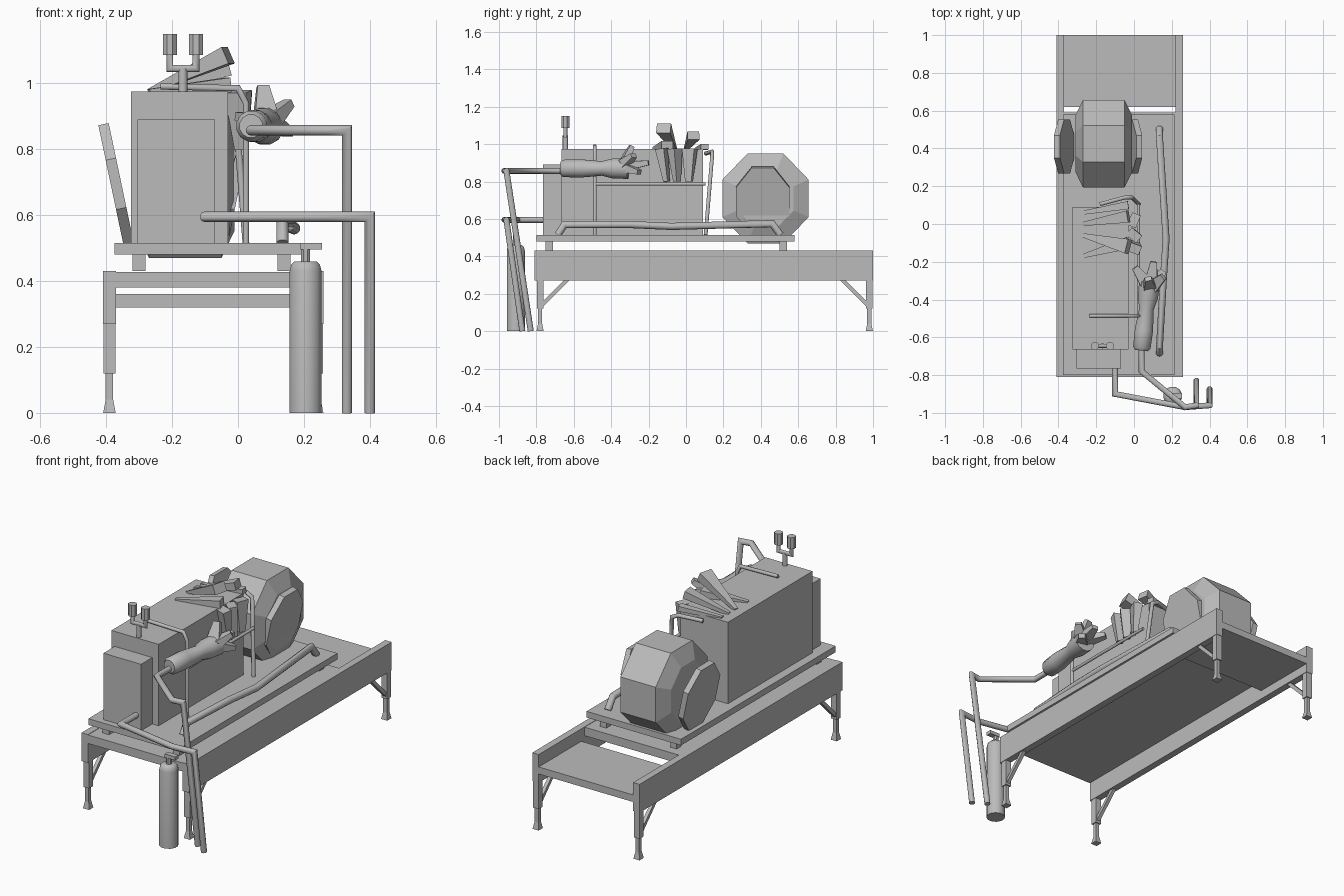
import bpy, bmesh, math
from mathutils import Vector

if "Cube" in bpy.data.objects:
    bpy.data.objects.remove(bpy.data.objects["Cube"], do_unlink=True)

shade = (.5, .5, .5, 1)
grey = bpy.data.materials.new("plain grey")
grey.use_nodes = True
grey.diffuse_color = shade
grey.node_tree.nodes["Principled BSDF"].inputs["Base Color"].default_value = shade


def loft(name, rings, smooth=False):
    """Skin a stack of equal-count rings and cap both ends."""
    bm = bmesh.new()
    rows = [[bm.verts.new(point) for point in row] for row in rings]
    count = len(rows[0])
    for lower, upper in zip(rows, rows[1:]):
        for i in range(count):
            j = (i + 1) % count
            bm.faces.new((lower[i], lower[j], upper[j], upper[i]))
    bm.faces.new(reversed(rows[0]))
    bm.faces.new(rows[-1])
    bmesh.ops.recalc_face_normals(bm, faces=bm.faces)
    mesh = bpy.data.meshes.new(name)
    bm.to_mesh(mesh)
    bm.free()
    mesh.materials.append(grey)
    part = bpy.data.objects.new(name, mesh)
    bpy.context.collection.objects.link(part)
    if smooth:
        bpy.ops.object.select_all(action='DESELECT')
        part.select_set(True)
        bpy.context.view_layer.objects.active = part
        bpy.ops.object.shade_smooth_by_angle(angle=math.radians(46))


def box(name, left, right, front, back, bottom, top):
    loft(name, [[(left, front, z), (right, front, z), (right, back, z), (left, back, z)]
                for z in (bottom, top)])


def ring(centre, facing, across, upright, sides):
    """Ellipse round a centre, perpendicular to the facing direction."""
    facing = Vector(facing).normalized()
    side = facing.cross(Vector((0, 0, 1)))
    side = side.normalized() if side.length > .01 else Vector((1, 0, 0))
    up = side.cross(facing)
    angles = [math.tau * (i + .5) / sides for i in range(sides)]
    return [Vector(centre) + side * across * math.cos(a) + up * upright * math.sin(a)
            for a in angles]


def tube(name, path, radius, sides=10):
    """Pipe with mitred corners."""
    points = [Vector(point) for point in path]
    ways = [(b - a).normalized() for a, b in zip(points, points[1:])]
    rows = [ring(points[0], ways[0], radius, radius, sides)]
    for corner, way, following in zip(points[1:], ways, ways[1:] + ways[-1:]):
        mitre = way + following
        rows.append([p + way * ((corner - p).dot(mitre) / way.dot(mitre)) for p in rows[-1]])
    loft(name, rows, sides > 4)


def turned(name, x, y, profile, sides, smooth=False):
    """Upright part from (height, radius) pairs."""
    up = Vector((0, 0, 1))
    loft(name, [ring((x, y, z), up, r, r, sides) for z, r in profile], smooth)


def spike(name, base, tip, base_size, tip_size):
    """Four-sided tapered prism, a little flatter than wide."""
    facing = Vector(tip) - Vector(base)
    loft(name, [ring(base, facing, base_size, base_size * .7, 4),
                ring(tip, facing, tip_size, tip_size * .7, 4)])


# Bench: rails, legs and braces
rail_bottom, rail_top = .27, .43
leg_profile = ((0, .027), (.04, .016), (.12, .016), (.12, .025), (rail_bottom, .025))
for side, x in (("right", -.39), ("left", .24)):
    box(side + "_rail", x - .02, x + .02, -.81, 1, rail_bottom, rail_top)
    for end, y, inward in (("front", -.78, 1), ("back", .98, -1)):
        turned(f"{end}_{side}_leg", x, y, leg_profile, 4)
        tube(f"{end}_{side}_brace",
             [(x, y, .13), (x, y + inward * .15, rail_bottom + .01)], .014, 4)
box("front_deck", -.37, .22, -.81, .59, .38, rail_top - .002)
box("back_deck", -.37, .22, .62, 1, .32, .36)

# Pallet on four blocks
floor = .515
box("pallet", -.375, .215, -.8, .58, .48, floor)
for x in (-.3, .14):
    for y in (-.73, .52):
        box("pallet_block", x - .02, x + .02, y - .02, y + .02, rail_top, .48)

# Machine housing
roof = .975
middle = -.18
box("housing", middle - .145, middle + .15, -.665, .09, floor, roof)
box("front_housing", middle - .125, middle + .11, -.765, -.665, floor, .89)

# Twin stack
stack_x, stack_y, fork = -.167, -.645, 1.045
tube("stack_post", [(stack_x, stack_y, z) for z in (roof, fork)], .014)
prongs = (stack_x - .04, stack_x + .04)
tube("stack_fork", [(x, stack_y, z) for x, z in zip(
    (prongs[0], prongs[0], prongs[1], prongs[1]), (1.1, fork, fork, 1.1))], .011)
for x in prongs:
    turned("stack_cup", x, stack_y, ((1.085, .023), (1.15, .023)), 8)

# Guard rail round the side of the housing
guard_x = .024
hoop_y, tail_y = -.487, .105
tube("front_guard_hoop", [(-.235, hoop_y, roof + .015), (0, hoop_y, roof + .01),
                          (guard_x, hoop_y, .94), (guard_x, hoop_y, floor)], .01, 8)
tube("back_guard_hoop", [(middle, tail_y, .95), (-.05, .14, .96),
                         (-.01, .14, .94), (guard_x, tail_y, floor)], .011, 8)
tube("guard_bar", [(guard_x, y, .787) for y in (hoop_y, tail_y)], .009, 8)

# Faceted drum between two leaning discs
drum_x = -.16
loft("drum", [ring((drum_x + offset, .425, .71), (1, 0, 0), .25 * size, .26 * size, 8)
              for offset, size in ((-.15, .65), (-.11, 1), (.11, 1), (.15, .65))])
for side, sign in (("left", 1), ("right", -1)):
    axis = Vector((sign, 0, -.21)).normalized()
    hub = Vector((-.19 + sign * .18, .41, .695))
    loft(side + "_disc", [ring(hub + axis * t, axis, .155, .2, 8) for t in (-.016, .016)])

# Long hose lying on the pallet
hose = [(.135, -.65, .57), (.155, -.3, .57), (.17, -.08, .56), (.135, .46, .575)]
tube("floor_hose", [(.135, -.685, floor), *hose, (.135, .505, floor)], .019)

# Jointed pipe arms with leaning poles
for name, height, start, pole_x, foot_y in (
        ("upper", .857, (.04, -.64), .33, -.83), ("lower", .595, (-.1, -.76), .4, -.875)):
    x, y = start
    plan = [start, (x, y - .14), (.27, -.97), (pole_x, -.96)]
    tube(name + "_arm_pipe", [(*spot, height) for spot in plan] + [(pole_x, foot_y, 0)], .016)

# Pressure bottle with valve and handle
bottle_x, bottle_y = .205, -.91
turned("bottle", bottle_x, bottle_y,
       ((0, .05), (.43, .05), (.45, .045), (.46, .035)), 12, True)
turned("bottle_valve", bottle_x, bottle_y, ((.45, .015), (.5, .015)), 8)
box("bottle_handle", bottle_x - .015, bottle_x + .05,
    bottle_y - .015, bottle_y + .015, .495, floor)

# Sleeve flaring into an open claw
sleeve = ((-.67, .036), (-.655, .048), (-.56, .05), (-.45, .04), (-.39, .055), (-.31, .058))
loft("sleeve", [ring((.12 + y * .12, y, .87), (.12, 1, 0), r, r, 12) for y, r in sleeve], True)
palm = Vector((.085, -.34, .88))
for name, reach in (("thumb", (-.01, .05, .11)), ("upper", (.07, .06, .06)),
                    ("outer", (.07, .09, -.03)), ("middle", (.02, .14, .02)),
                    ("inner", (-.08, .11, .02))):
    spike("claw_" + name, palm, palm + Vector(reach), .055, .025)

# Fan of torn spikes over the housing edge
edge_x = -.03
for name, base_y, tip_y, rise, size in (("tall", -.06, -.12, .11, .055),
                                        ("short", 0, .04, .07, .045),
                                        ("flat", -.17, -.1, .02, .045),
                                        ("back", .06, .1, .01, .03)):
    spike(name + "_spike", (-.27, base_y, roof), (edge_x, tip_y, roof + rise), .015, size)
for y in (-.13, -.06, .02):
    spike("side_flap", (edge_x + .03, y, roof), (edge_x + .04, y * .8, .8), .05, .025)
